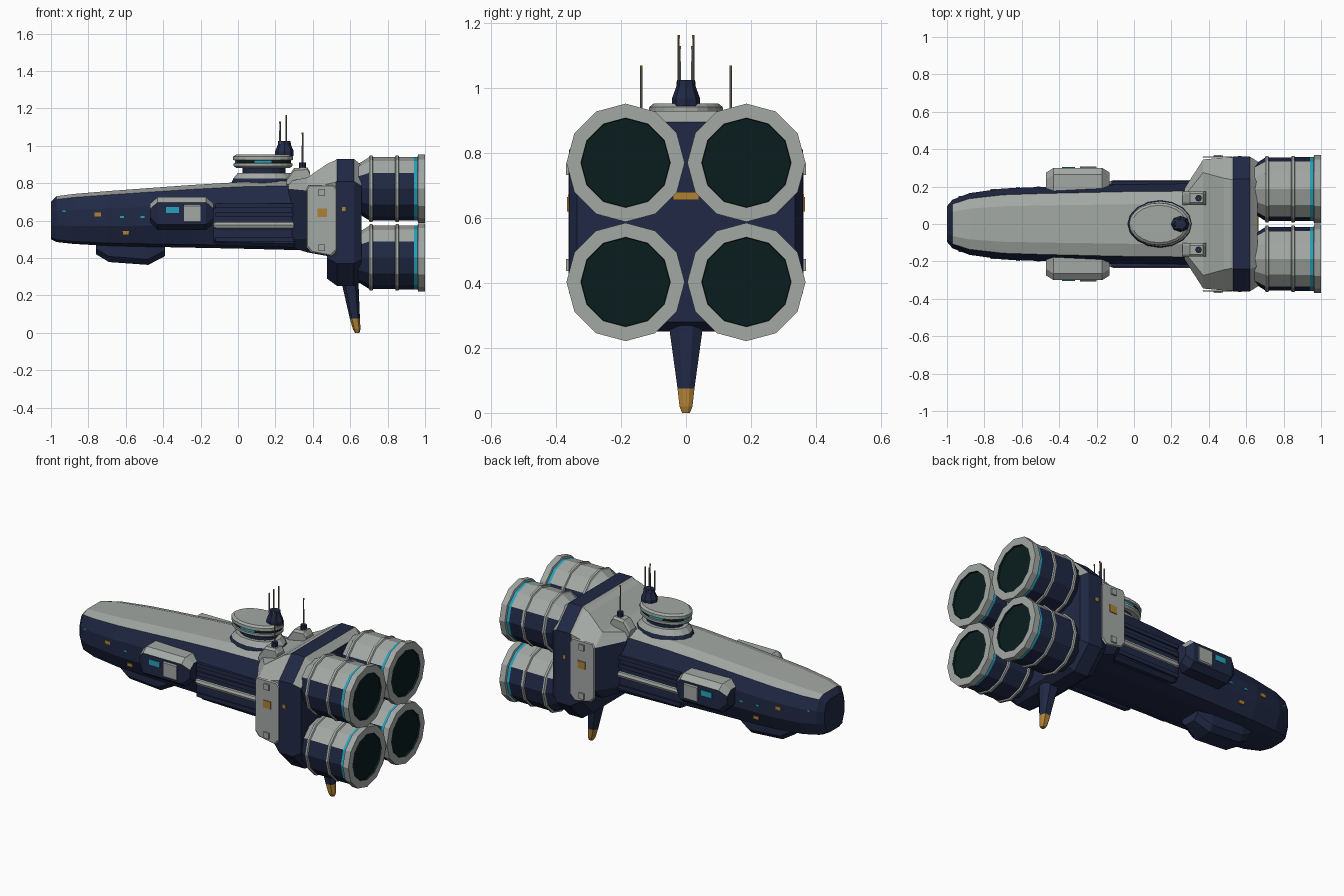
import bpy, bmesh, math

if "Cube" in bpy.data.objects:
    bpy.data.objects.remove(bpy.data.objects["Cube"])

COL = {"navy": (.0145, .022, .06), "hull_grey": (.37, .395, .375), "nozzle_dark": (.003, .0125, .0125),
       "cyan": (.02, .36, .5), "gold": (.42, .22, .035), "mast_grey": (.17, .17, .155)}
MATS = {}
for k, c in COL.items():
    MATS[k] = bpy.data.materials.new(k)
    MATS[k].diffuse_color = (*c, 1)


def loft(name, rings, rule):
    """Skin a list of point rings; rule is a colour name or f(normal, centre, segment)."""
    bm = bmesh.new()
    vs = [[bm.verts.new(p) for p in r] for r in rings]
    n, segs = len(rings[0]), []
    for i in range(len(rings) - 1):
        for j in range(n):
            k = (j + 1) % n
            bm.faces.new((vs[i][j], vs[i][k], vs[i + 1][k], vs[i + 1][j]))
            segs.append(i)
    bm.faces.new(vs[0])
    bm.faces.new(vs[-1])
    segs += [-1, len(rings) - 1]
    bmesh.ops.recalc_face_normals(bm, faces=bm.faces[:])
    me = bpy.data.meshes.new(name)
    used = []
    for f, s in zip(bm.faces, segs):
        m = rule if isinstance(rule, str) else rule(f.normal, f.calc_center_median(), s)
        if m not in used:
            used.append(m)
            me.materials.append(MATS[m])
        f.material_index = used.index(m)
    bm.to_mesh(me)
    bm.free()
    ob = bpy.data.objects.new(name, me)
    bpy.context.collection.objects.link(ob)
    return ob


def octo(x, w, lo, hi, c, y=0, cz=None):
    """Chamfered rectangle across the ship at x."""
    d = c if cz is None else cz
    return [(x, y + a, b) for a, b in ((w - c, hi), (w, hi - d), (w, lo + d), (w - c, lo),
                                       (c - w, lo), (-w, lo + d), (-w, hi - d), (c - w, hi))]


def oval(z, cx, rx, ry, n=16, cy=0):
    return [(cx + rx * math.cos(2 * math.pi * i / n), cy + ry * math.sin(2 * math.pi * i / n), z) for i in range(n)]


def tube(x, r, y, z, n=12):
    return [(x, y + r * math.cos(2 * math.pi * i / n), z + r * math.sin(2 * math.pi * i / n)) for i in range(n)]


def box(name, x0, x1, y0, y1, z0, z1, mat):
    return loft(name, [[(x, y0, z0), (x, y1, z0), (x, y1, z1), (x, y0, z1)] for x in (x0, x1)], mat)


# Main hull: x, half width, bottom, top
STATIONS = [(-1, .095, .50, .70), (-.97, .13, .485, .73), (-.88, .165, .475, .742), (-.7, .19, .465, .757),
            (-.5, .198, .46, .772), (-.25, .205, .455, .79), (0, .212, .45, .805), (.4, .215, .44, .815)]
SHAPE = [(.5, 1), (.82, .93), (1, .68), (1, .36), (.78, .05), (.45, 0)]


def hull_ring(x, w, lo, hi):
    half = [(w * a, lo + (hi - lo) * b) for a, b in SHAPE]
    return [(x, y, z) for y, z in half] + [(x, -y, z) for y, z in reversed(half)]


loft("main_hull", [hull_ring(*s) for s in STATIONS],
     lambda n, c, s: "hull_grey" if n.z > .75 and s >= 1 else "navy")


def hull_half_width(x):
    for a, b in zip(STATIONS, STATIONS[1:]):
        if a[0] <= x <= b[0]:
            return a[1] + (b[1] - a[1]) * (x - a[0]) / (b[0] - a[0])


# Keel pod under the nose
KEEL = [(-.76, .07, .42), (-.69, .085, .378), (-.48, .085, .363), (-.39, .065, .41)]
loft("keel_pod", [octo(x, w, lo, .5, .03) for x, w, lo in KEEL], "navy")

# Grey collar flaring from hull to engine block
COLLAR = [(.27, .19, .46, .81, .04), (.37, .345, .43, .83, .07), (.48, .355, .41, .905, .11), (.535, .355, .40, .928, .12)]
loft("flared_collar", [octo(*c) for c in COLLAR],
     lambda n, c, s: "hull_grey" if n.z > .3 or (abs(n.y) > .8 and s > 0) else "navy")

# Octagonal engine block
BLOCK = [(.475, .33, .29, .89, .11), (.53, .36, .25, .93, .12), (.62, .36, .25, .93, .12), (.66, .335, .28, .895, .11)]
loft("engine_block", [octo(*c) for c in BLOCK],
     lambda n, c, s: "hull_grey" if s in (0, 2) and n.z > .4 else "navy")
box("block_rear_marker", .655, .666, -.04, .04, .655, .68, "gold")

# Four engines turned from one profile
ENGINE = [(.63, .13, "paint"), (.655, .14, "paint"), (.70, .168, "hull_grey"), (.705, .178, "hull_grey"),
          (.718, .178, "hull_grey"), (.722, .17, "paint"), (.84, .17, "hull_grey"), (.844, .178, "hull_grey"),
          (.858, .178, "hull_grey"), (.862, .171, "paint"), (.942, .171, "cyan"), (.96, .171, "hull_grey"),
          (.963, .182, "hull_grey"), (1, .182, "hull_grey"), (1, .138, "nozzle_dark"), (.99, .136, "nozzle_dark")]


def engine_paint(n, c, s):
    m = ENGINE[max(s, 0)][2]
    if m == "paint":
        return "hull_grey" if n.z > .55 else "navy"
    return m


for zc, lvl in ((.77, "upper"), (.403, "lower")):
    for sy, side in ((-1, "right"), (1, "left")):
        ring = [tube(x, r, sy * .186, zc) for x, r, _ in ENGINE]
        loft(f"{lvl}_{side}_engine", ring, engine_paint)

# Ventral fin with gold tip
FIN = [(.30, .55, .645, .055), (.25, .558, .645, .05), (.075, .598, .652, .026), (.02, .614, .655, .02), (0, .625, .65, .012)]


def fin_ring(z, a, b, w):
    e = (b - a) * .2
    half = [(a, w * .4), (a + e, w), (b - e, w), (b, w * .4)]
    return [(x, y, z) for x, y in half] + [(x, -y, z) for x, y in reversed(half)]


loft("ventral_fin", [fin_ring(*f) for f in FIN], lambda n, c, s: "gold" if s >= 2 else "navy")

# Bridge: pedestal, neck and oval saucer
loft("bridge_pedestal", [oval(.79, .14, .18, .13), oval(.825, .14, .165, .12), oval(.855, .14, .14, .10)],
     lambda n, c, s: "navy" if s == 0 else "hull_grey")
loft("bridge_neck", [oval(.85, .14, .115, .08), oval(.89, .14, .115, .08)], "navy")
SAUCER = [(.882, .145, .10), (.892, .157, .111), (.905, .157, .111), (.907, .15, .105), (.922, .15, .105),
          (.924, .16, .114), (.942, .16, .113), (.952, .145, .10)]


def saucer_paint(n, c, s):
    if s == 3:
        return "cyan" if abs(c.x - .135) < .03 or c.x < .0 else "nozzle_dark"
    return "hull_grey"


loft("bridge_saucer", [oval(z, .134, rx, ry, 20) for z, rx, ry in SAUCER], saucer_paint)

# Sensor turret and its masts
loft("sensor_turret", [oval(z, .248, r, r * .85, 8) for z, r in ((.945, .05), (.97, .05), (1.005, .035), (1.025, .033))], "navy")


def mast(name, x, y, z0, z1, r=.0045):
    zs = [(z0, r), (z0 + (z1 - z0) * .6, r), (z0 + (z1 - z0) * .6, r * .8), (z1 - .01, r * .8), (z1 - .01, r), (z1, r)]
    loft(name, [oval(z, x, q, q, 6, y) for z, q in zs], lambda n, c, s: "gold" if s >= 4 else "mast_grey")


for y, side in ((-1, "right"), (1, "left")):
    def plate(name, x0, x1, ya, yb, z0, z1, mat):
        box(f"{side}_{name}", x0, x1, y * ya, y * yb, z0, z1, mat)

    mast(f"{side}_front_mast", .225, y * .02, 1.01, 1.13)
    mast(f"{side}_rear_mast", .258, y * .023, 1.01, 1.163)

    # Aerial on a grey foot beside the bridge
    loft(f"{side}_aerial_foot", [octo(x, .036, .78, hi, .012, y * .138) for x, hi in ((.26, .825), (.30, .88), (.37, .885), (.385, .86))], "hull_grey")
    loft(f"{side}_aerial_socket", [oval(z, .345, .018, .018, 8, y * .138) for z in (.88, .91)], "navy")
    mast(f"{side}_aerial", .345, y * .138, .90, 1.07, .005)

    # Side pod with hatch and window
    POD = [(-.47, .075, .59, .69), (-.43, .1, .55, .725), (-.17, .1, .55, .725), (-.13, .075, .585, .69)]
    loft(f"{side}_pod", [octo(x, w, lo, hi, .035, y * .2, .028) for x, w, lo, hi in POD],
         lambda n, c, s: "hull_grey" if n.z > .3 else "navy")
    loft(f"{side}_pod_hatch", [octo(x, .012, .59, .685, .006, y * .296) for x in (-.29, -.2)], "hull_grey")
    plate("pod_window", -.385, -.315, .296, .304, .64, .672, "cyan")

    # Midship flank with rails and pipe
    loft(f"{side}_flank", [octo(x, w, lo, hi, .02, y * .19) for x, w, lo, hi in
                           ((-.13, .025, .48, .68), (-.1, .03, .465, .70), (.36, .03, .455, .71))], "navy")
    for z in (.50, .63, .68):
        plate("flank_rail", -.12, .34, .21, .229, z - .012, z + .012, "navy")
    loft(f"{side}_flank_pipe", [tube(x, r, y * .213, .575, 8) for x, r in ((-.13, .014), (-.11, .022), (.30, .022), (.32, .014))], "hull_grey")

    # Collar side armour with gold badge and studs
    loft(f"{side}_armour_plate", [[(x, y * (.355 + (.006 if q else 0)), z) for x, z in
                                   ((.375 + q, .79 - q), (.515 - q, .79 - q), (.53 - q, .77 - q), (.53 - q, .44 + q),
                                    (.50 - q, .41 + q), (.39 + q, .43 + q), (.365 + q, .46 + q), (.365 + q, .77 - q))]
                                  for q in (0, .006)], "hull_grey")
    plate("armour_badge", .425, .475, .358, .366, .62, .665, "gold")
    for z in (.75, .455):
        plate("armour_stud", .43, .465, .355, .37, z - .018, z + .018, "hull_grey")
    plate("block_marker", .555, .575, .355, .364, .65, .672, "gold")

    # Small hull lights: x, z, half length, half height, inset of the hull side there
    for x, z, w, h, k, m in ((-.75, .632, .018, .01, 1, "gold"), (-.6, .534, .018, .01, .94, "gold"),
                             (-.62, .618, .01, .005, 1, "cyan"), (-.51, .618, .01, .005, 1, "cyan"),
                             (-.93, .65, .008, .005, 1, "cyan")):
        yw = hull_half_width(x) * k
        plate("hull_light", x - w, x + w, yw - .004, yw + .004, z - h, z + h, m)

for m in bpy.data.materials:
    if m.users and not m.is_grease_pencil:
        m.use_nodes = True
        m.node_tree.nodes["Principled BSDF"].inputs["Base Color"].default_value = m.diffuse_color
